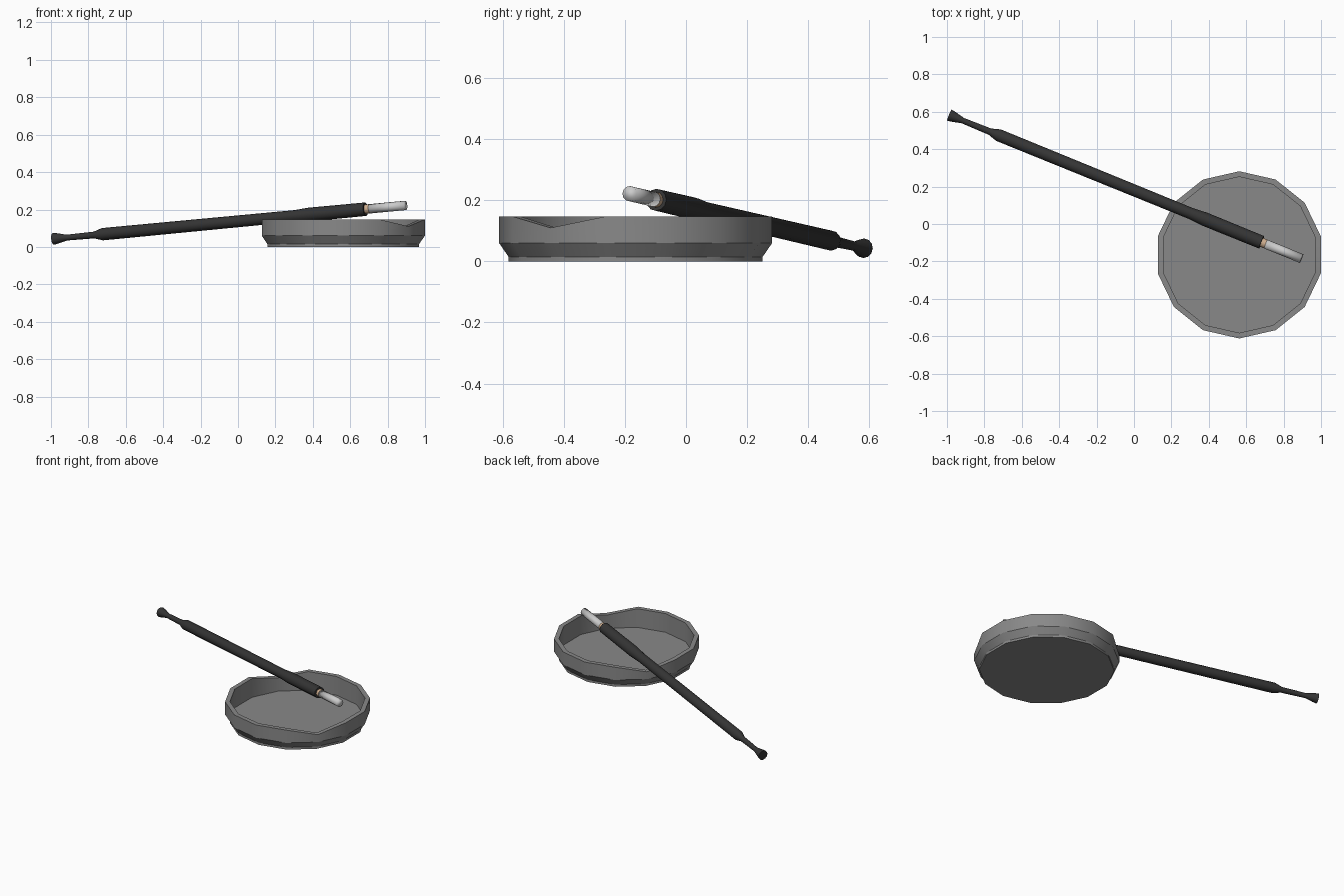
import bpy, bmesh, math
from mathutils import Vector

if "Cube" in bpy.data.objects:
    bpy.data.objects.remove(bpy.data.objects["Cube"])


def finish(name, bm, color, angle):
    bmesh.ops.recalc_face_normals(bm, faces=bm.faces)
    me = bpy.data.meshes.new(name)
    bm.to_mesh(me)
    bm.free()
    ob = bpy.data.objects.new(name, me)
    bpy.context.collection.objects.link(ob)
    mat = bpy.data.materials.new(name + "_colour")
    mat.diffuse_color = (*color, 1)
    mat.use_nodes = True
    mat.node_tree.nodes["Principled BSDF"].inputs["Base Color"].default_value = mat.diffuse_color
    me.materials.append(mat)
    bpy.ops.object.select_all(action='DESELECT')
    ob.select_set(True)
    bpy.context.view_layer.objects.active = ob
    bpy.ops.object.shade_smooth_by_angle(angle=math.radians(angle))
    return ob


def lathe(profile, sides, phase=0.0):
    """Spin (radius, height) pairs round z and cap both ends."""
    bm = bmesh.new()
    rings = []
    for r, h in profile:
        rings.append([bm.verts.new((r * math.cos(phase + math.tau * i / sides),
                                    r * math.sin(phase + math.tau * i / sides), h))
                      for i in range(sides)])
    for a, b in zip(rings, rings[1:]):
        for i in range(sides):
            j = (i + 1) % sides
            bm.faces.new((a[i], a[j], b[j], b[i]))
    bm.faces.new(rings[0][::-1])
    bm.faces.new(rings[-1])
    return bm, rings


# Ashtray: 14-sided dish with two opposite dips in the rim
SIDES = 14
bm, rings = lathe([(0.416, 0), (0.416, 0.015), (0.447, 0.06), (0.447, 0.147),
                   (0.417, 0.147), (0.417, 0.02)], SIDES, math.pi / 2)
for ring in rings[3:5]:
    for i in (2, 9):
        ring[i].co.z = 0.11
bmesh.ops.translate(bm, verts=bm.verts, vec=(0.563, -0.165, 0))
finish("ashtray", bm, (0.25, 0.25, 0.25), 30)

# Holder and cigarette share one tilted axis, from mouthpiece to lit end
START = Vector((-0.987, 0.582, 0.043))
END = Vector((0.896, -0.185, 0.222))
AXIS = END - START


def rod(name, stations, color, angle=38):
    """Stations are (x position, radius) along the tilted axis."""
    prof = [(r, (x - START.x) / AXIS.x * AXIS.length) for x, r in stations]
    bm, _ = lathe(prof, 12)
    m = AXIS.to_track_quat('Z', 'Y').to_matrix().to_4x4()
    m.translation = START
    bmesh.ops.transform(bm, matrix=m, verts=bm.verts)
    return finish(name, bm, color, angle)


rod("cigarette_holder", [(-0.987, 0.032), (-0.965, 0.028), (-0.915, 0.0155),
                         (-0.77, 0.018), (-0.725, 0.033), (0.30, 0.031),
                         (0.38, 0.037), (0.682, 0.036)], (0.035, 0.035, 0.035))
rod("filter", [(0.66, 0.025), (0.705, 0.025)], (0.62, 0.42, 0.27))
rod("cigarette", [(0.705, 0.025), (0.896, 0.025)], (0.8, 0.8, 0.8), 120)
